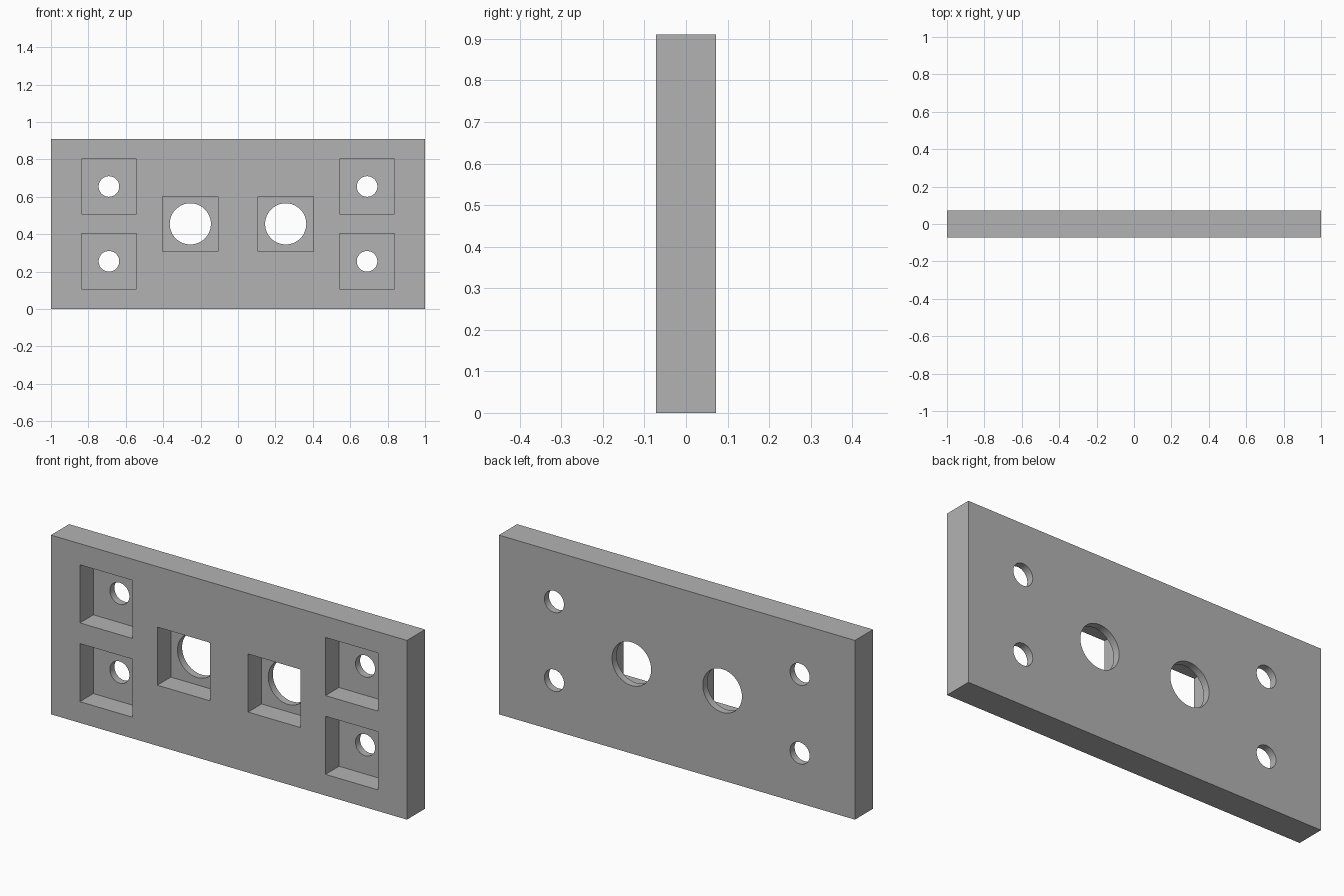
import bpy
import math

cube = bpy.data.objects.get("Cube")
if cube:
    bpy.data.objects.remove(cube, do_unlink=True)

LENGTH, DEPTH, HEIGHT = 2.0, 0.145, 0.91
POCKET, POCKET_DEPTH = 0.295, 0.108
FRONT = -DEPTH / 2

grey = bpy.data.materials.new("plain grey")
grey.use_nodes = True
grey.diffuse_color = (0.45, 0.45, 0.45, 1)
grey.node_tree.nodes["Principled BSDF"].inputs["Base Color"].default_value = (0.45, 0.45, 0.45, 1)


def box(name, centre, size):
    bpy.ops.mesh.primitive_cube_add(size=1, location=centre)
    ob = bpy.context.object
    ob.name = name
    ob.scale = size
    bpy.ops.object.transform_apply(location=True, rotation=True, scale=True)
    return ob


def cut(target, cutter):
    """Subtract the cutter from the target, then discard it."""
    cutter.hide_render = True
    mod = target.modifiers.new("cut", "BOOLEAN")
    mod.operation = "DIFFERENCE"
    mod.solver = "EXACT"
    mod.object = cutter
    bpy.ops.object.select_all(action="DESELECT")
    bpy.context.view_layer.objects.active = target
    target.select_set(True)
    bpy.ops.object.modifier_apply(modifier=mod.name)
    bpy.data.objects.remove(cutter, do_unlink=True)


# Plate
plate = box("mounting_plate", (0, 0, HEIGHT / 2), (LENGTH, DEPTH, HEIGHT))
plate.data.materials.append(grey)

# Square front pockets, each with a round through hole: x, z, hole radius
middle = HEIGHT / 2
for side in (-1, 1):
    for x, z, radius in ((0.69, middle + 0.2, 0.055),
                         (0.69, middle - 0.2, 0.055),
                         (0.255, middle, 0.11)):
        pocket = box("pocket_cutter", (side * x, FRONT, z),
                     (POCKET, POCKET_DEPTH * 2, POCKET))
        cut(plate, pocket)
        bpy.ops.mesh.primitive_cylinder_add(
            vertices=64, radius=radius, depth=DEPTH * 2,
            location=(side * x, 0, z), rotation=(math.pi / 2, 0, 0))
        cut(plate, bpy.context.object)

# Round hole walls, crisp edges elsewhere
bpy.ops.object.select_all(action="DESELECT")
plate.select_set(True)
bpy.context.view_layer.objects.active = plate
bpy.ops.object.shade_smooth_by_angle(angle=math.radians(30))
